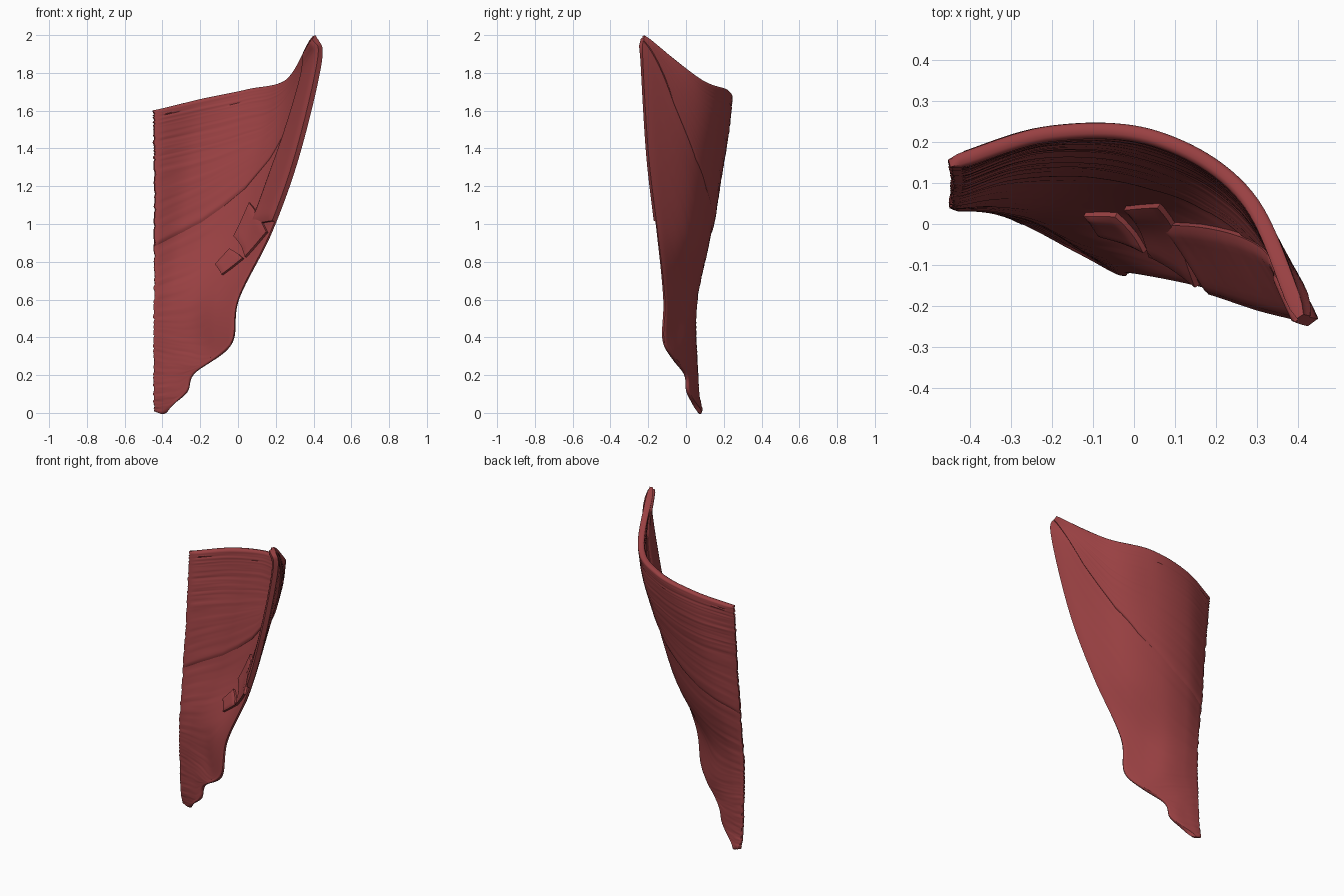
import bpy, math, random
from mathutils import Vector

if "Cube" in bpy.data.objects:
    bpy.data.objects.remove(bpy.data.objects["Cube"])

random.seed(4)
COLS, ROWS = 5, 9

# Fibre rows from bottom to top, each running from the straight left edge to the free right edge
NET = [
    (-.44, .092, .012), (-.43, .092, .008), (-.42, .09, .004), (-.41, .088, .004), (-.395, .086, .012),
    (-.445, .074, .10), (-.40, .068, .10), (-.36, .058, .10), (-.31, .043, .095), (-.268, .022, .105),
    (-.445, .064, .28), (-.39, .06, .26), (-.33, .047, .24), (-.275, .028, .215), (-.225, .005, .21),
    (-.445, .057, .44), (-.34, .05, .41), (-.23, .02, .37), (-.12, -.045, .315), (-.03, -.105, .36),
    (-.445, .062, .62), (-.34, .065, .62), (-.22, .037, .61), (-.10, -.035, .60), (.01, -.105, .60),
    (-.445, .09, .88), (-.30, .125, .90), (-.12, .11, .92), (.06, .018, .93), (.185, -.145, .95),
    (-.445, .125, 1.25), (-.25, .185, 1.27), (-.02, .165, 1.30), (.18, .052, 1.32), (.335, -.195, 1.37),
    (-.45, .145, 1.45), (-.22, .22, 1.49), (.03, .20, 1.53), (.25, .077, 1.58), (.452, -.225, 1.87),
    (-.45, .16, 1.60), (-.20, .235, 1.66), (.06, .222, 1.71), (.285, .075, 1.77), (.415, -.218, 2.0),
]
NET = [Vector(p) for p in NET]


def spline(pts, s):
    i = max(0, min(int(s), len(pts) - 2))
    f = s - i
    p1, p2 = pts[i], pts[i + 1]
    p0 = pts[i - 1] if i > 0 else 2 * p1 - p2
    p3 = pts[i + 2] if i + 2 < len(pts) else 2 * p2 - p1
    return 0.5 * (2 * p1 + (p2 - p0) * f + (2 * p0 - 5 * p1 + 4 * p2 - p3) * f * f
                  + (3 * p1 - p0 - 3 * p2 + p3) * f ** 3)


def surface(u, t):
    return spline([spline(NET[r * COLS:(r + 1) * COLS], u * (COLS - 1)) for r in range(ROWS)], t)


def normal(u, t):
    e = .02
    du = surface(min(u + e, 1), t) - surface(max(u - e, 0), t)
    dt = surface(u, min(t + e, 8)) - surface(u, max(t - e, 0))
    return du.cross(dt).normalized()


def lerp(a, b, f):
    return a + (b - a) * f


def curve(values, u):
    s = u * (len(values) - 1)
    i = min(int(s), len(values) - 2)
    return lerp(values[i], values[i + 1], s - i)


mat = bpy.data.materials.new("muscle_red")
mat.diffuse_color = (.32, .052, .055, 1)
mat.use_nodes = True
mat.node_tree.nodes["Principled BSDF"].inputs["Base Color"].default_value = mat.diffuse_color


def sheet(name, domain, na, nb, inner, outer, ripple=.0025, ragged=0):
    """Closed curved slab: domain(a, b) gives (u, t); inner and outer are offsets from the surface."""
    noise = [random.uniform(-1, 1) for _ in range(nb + 1)]
    verts, faces = [], []
    n = (na + 1) * (nb + 1)
    for side in (inner, outer):
        for j in range(nb + 1):
            for i in range(na + 1):
                a, b = i / na, j / nb
                u, t = domain(a, b)
                k = normal(u, t)
                # thinner at the rim so the edges look rounded
                rim = min(i, na - i, j, nb - j)
                thin = (.5, .9)[rim] if rim < 2 else 1
                mid = (inner + outer) / 2
                # fibre ripples die out where the rows converge
                wave = ripple * noise[j] * (.6 + .4 * math.sin(a * 9 + j)) * (rim > 1) * (1 - a) ** .8
                p = surface(u, t) + k * (mid + (side - mid) * thin + wave)
                if i == 0:
                    p.x += ragged * noise[j]
                verts.append(p)
    idx = lambda s, i, j: s * n + j * (na + 1) + i
    for j in range(nb):
        for i in range(na):
            q = [(i, j), (i + 1, j), (i + 1, j + 1), (i, j + 1)]
            faces.append([idx(0, *c) for c in q])
            faces.append([idx(1, *c) for c in reversed(q)])
    loop = ([(i, 0) for i in range(na)] + [(na, j) for j in range(nb)]
            + [(i, nb) for i in range(na, 0, -1)] + [(0, j) for j in range(nb, 0, -1)])
    for c, d in zip(loop, loop[1:] + loop[:1]):
        faces.append([idx(0, *d), idx(0, *c), idx(1, *c), idx(1, *d)])
    me = bpy.data.meshes.new(name)
    me.from_pydata(verts, [], faces)
    me.materials.append(mat)
    ob = bpy.data.objects.new(name, me)
    bpy.context.collection.objects.link(ob)
    bpy.ops.object.select_all(action='DESELECT')
    ob.select_set(True)
    bpy.context.view_layer.objects.active = ob
    bpy.ops.object.shade_smooth_by_angle(angle=math.radians(50))
    return ob


# Crease where the upper sheet overlaps the lower one
def crease(u):
    return curve([5.0, 5.08, 5.15, 5.25, 5.42, 5.65, 6.05, 6.75, 7.7], u)


# Lower sheet, tucked under the upper one
sheet("lower_sheet", lambda a, b: (a, b * min(7.9, crease(a) + .2)), 48, 100, .024, .002, ragged=.004)
# Upper sheet
sheet("upper_sheet", lambda a, b: (a, lerp(crease(a), 8, b)), 48, 70, .032, -.006, .003, .004)
# Folded strip along the free right edge
sheet("folded_edge", lambda a, b: (lerp(lerp(.76, .91, b), 1, a), lerp(5.15, 7.93, b)),
      12, 50, .046, .004, .001)


# Small square tabs below the fold
def tab(name, c, inner):
    def domain(a, b):
        return tuple(lerp(lerp(c[0][k], c[1][k], a), lerp(c[3][k], c[2][k], a), b) for k in (0, 1))
    sheet(name, domain, 10, 10, inner, .016, 0)


tab("upper_tab", [(.65, 5.0), (.87, 4.65), (.985, 5.0), (.69, 5.45)], .044)
tab("lower_tab", [(.60, 4.55), (.71, 4.38), (.85, 4.63), (.66, 4.8)], .044)
